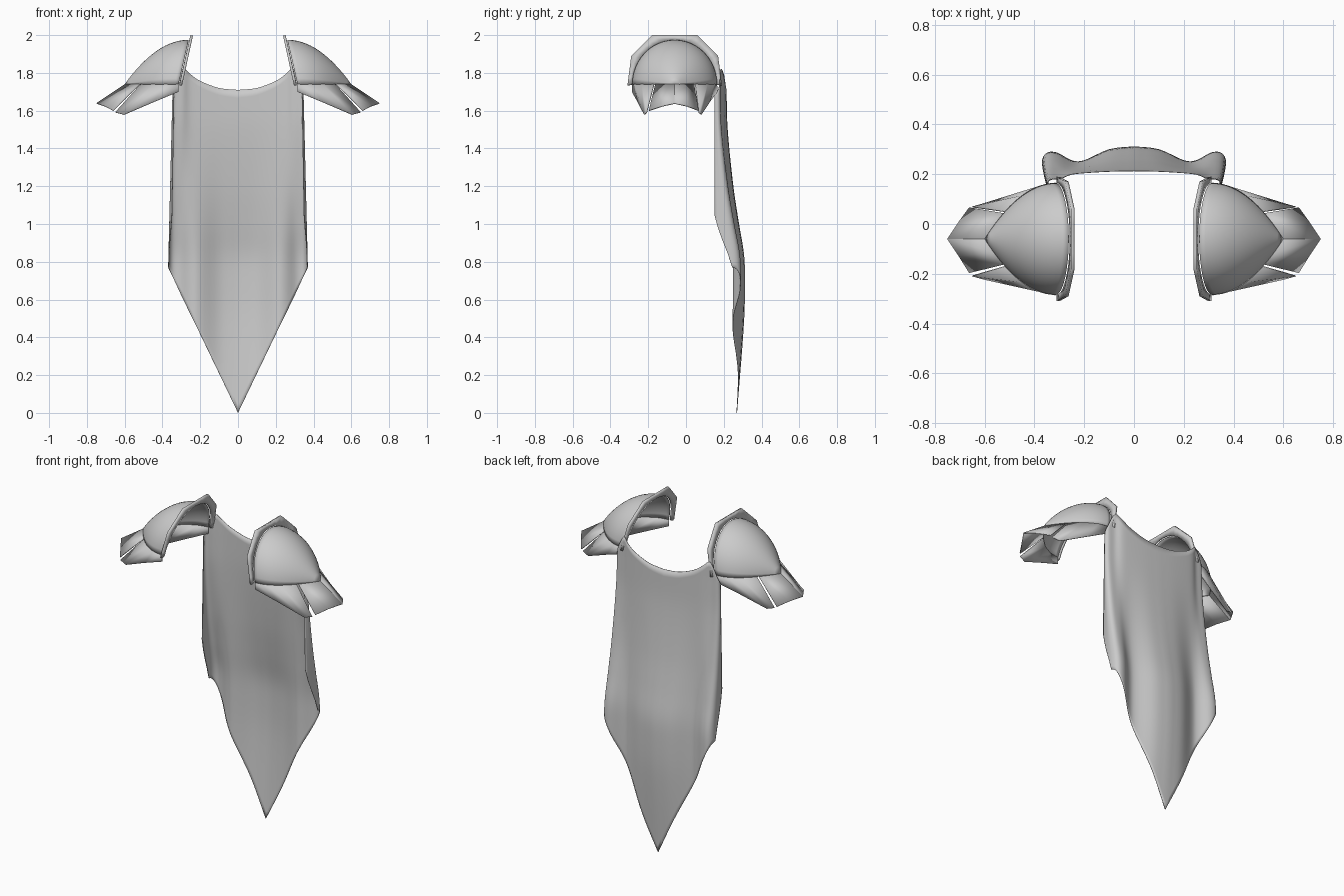
import bpy, math
from mathutils import Vector

old = bpy.data.objects.get("Cube")
if old:
    bpy.data.objects.remove(old, do_unlink=True)

grey = bpy.data.materials.new("plain grey")
grey.use_nodes = True
COLOUR = (0.6, 0.6, 0.6, 1)
grey.diffuse_color = COLOUR
grey.node_tree.nodes["Principled BSDF"].inputs["Base Color"].default_value = COLOUR

MID_Y, BASE_Z = -0.06, 1.74      # centre line and lower edge of the shoulder domes


def make(name, verts, faces, thickness, angle=30, mirror=True):
    mesh = bpy.data.meshes.new(name)
    mesh.from_pydata([tuple(v) for v in verts], [], faces)
    mesh.validate()
    mesh.materials.append(grey)
    obj = bpy.data.objects.new(name, mesh)
    bpy.context.collection.objects.link(obj)
    bpy.ops.object.select_all(action="DESELECT")
    obj.select_set(True)
    bpy.context.view_layer.objects.active = obj
    bpy.ops.object.mode_set(mode="EDIT")
    bpy.ops.mesh.select_all(action="SELECT")
    bpy.ops.mesh.remove_doubles(threshold=0.0005)
    bpy.ops.mesh.normals_make_consistent(inside=False)
    bpy.ops.object.mode_set(mode="OBJECT")
    bpy.ops.object.shade_smooth_by_angle(angle=math.radians(angle))
    solid = obj.modifiers.new("thickness", "SOLIDIFY")
    solid.thickness = thickness
    if mirror:
        obj.modifiers.new("other side", "MIRROR")
    return obj


def grid_faces(rows, cols):
    return [(r * cols + c, r * cols + c + 1, (r + 1) * cols + c + 1, (r + 1) * cols + c)
            for r in range(rows - 1) for c in range(cols - 1)]


def curve(keys, t):
    """Smooth curve through (position, value) keys."""
    i = 0
    while i < len(keys) - 2 and t > keys[i + 1][0]:
        i += 1

    def slope(k):
        a, b = keys[max(k - 1, 0)], keys[min(k + 1, len(keys) - 1)]
        return (b[1] - a[1]) / (b[0] - a[0])
    (t0, v0), (t1, v1) = keys[i], keys[i + 1]
    w = t1 - t0
    s = min(max((t - t0) / w, 0), 1)
    return (v0 * (1 + 2 * s) * (1 - s) ** 2 + slope(i) * w * s * (1 - s) ** 2
            + v1 * s * s * (3 - 2 * s) + slope(i + 1) * w * s * s * (s - 1))


def dome_point(t, angle):
    """t runs from the neck opening to the outer tip, angle over the arch."""
    size = 1 - t * t
    up = math.sin(angle)
    base_x, top_x = 0.315 + 0.285 * t, 0.262 + 0.338 * t
    return Vector((base_x + (top_x - base_x) * up,
                   MID_Y - 0.225 * size * math.cos(angle),
                   BASE_Z + 0.235 * size * up))


# Shoulder domes
ROWS, COLS = 15, 25
make("shoulder_domes",
     [dome_point(r / (ROWS - 1), math.pi * c / (COLS - 1)) for r in range(ROWS) for c in range(COLS)],
     grid_faces(ROWS, COLS), 0.005, 50)

# Angular collar rim around the neck opening, leaning inwards at the top
outline = [(-0.25, 1.735), (-0.23, 1.89), (-0.12, 2.0), (0.12, 2.0), (0.23, 1.89), (0.25, 1.735)]
rim = []
for k in range(5):
    for s in range(4):
        a, b = Vector(outline[k]), Vector(outline[k + 1])
        y, z = a.lerp(b, s / 4)
        rim.append((y, z))
rim.append(outline[-1])
verts = []
for k, (y, z) in enumerate(rim):
    inner = dome_point(0, math.pi * k / (len(rim) - 1))
    inner.x -= 0.004
    verts += [(0.252 + (2 - z) * 0.22, MID_Y + y, z), inner]
make("shoulder_rims", verts, grid_faces(len(rim), 2), 0.014, 25)


def plate(name, start, end, lower, side):
    """Flared plate from a stretch of the dome's lower edge to a lower outline."""
    n = len(lower)
    top = [dome_point(start + (end - start) * k / (n - 1), 0 if side < 0 else math.pi) for k in range(n)]
    low = [(x, MID_Y + side * y, z) for x, y, z in lower]
    make(name, top + low, grid_faces(2, n), 0.005, 20)


# Flared plates below the domes, split by narrow slits
for side, label, pull in ((-1, "front", 0), (1, "back", 0.02)):
    plate(label + "_side_plates", 0, 0.71,
          [(0.315, 0.227, 1.70), (0.45, 0.196 - pull / 2, 1.645),
           (0.605, 0.163 - pull, 1.58), (0.65, 0.15 - pull, 1.592)], side)
    plate(label + "_outer_plates", 0.735, 1,
          [(0.662, 0.137 - pull / 2, 1.602), (0.705, 0.068, 1.625), (0.75, 0, 1.64)], side)

# Cape: columns run from the centre to the folded side edge
top_x = [0, 0.1, 0.2, 0.255, 0.293, 0.335, 0.347, 0.34]
low_x = [0, 0.1, 0.2, 0.25, 0.31, 0.352, 0.37, 0.355]
top_y = [0.215, 0.213, 0.207, 0.2, 0.185, 0.18, 0.165, 0.15]
low_y = [0.312, 0.3, 0.256, 0.256, 0.287, 0.285, 0.245, 0.15]
top_z = [1.71, 1.72, 1.757, 1.795, 1.82, 1.74, 1.70, 1.68]
flare = [(0, 0.57), (0.5, 0.96), (0.75, 1), (0.85, 0.94), (1, 0.68),
         (1.2, 0.37), (1.5, 0.06), (1.7, 0), (1.82, 0)]
HALF, DROP = 28, 40


def cape_column(s):
    tx, lx, ty, ly, tz = [curve(list(enumerate(tab)), s) for tab in (top_x, low_x, top_y, low_y, top_z)]
    bottom = 0.77 * lx / 0.37 if s <= 6 else 0.77 + 0.28 * (s - 6)
    column = []
    for r in range(DROP + 1):
        z = tz + (bottom - tz) * r / DROP
        fall = min(max((1.7 - z) / 0.93, 0), 1)
        column.append(Vector((tx + (lx - tx) * fall, ty + (ly - ty) * curve(flare, z), z)))
    return column


columns = [cape_column(7 * k / HALF) for k in range(HALF + 1)]
mirrored = [[Vector((-p.x, p.y, p.z)) for p in col] for col in columns[:0:-1]]
make("cape", [p for col in mirrored + columns for p in col],
     grid_faces(2 * HALF + 1, DROP + 1), 0.003, 60, mirror=False)
